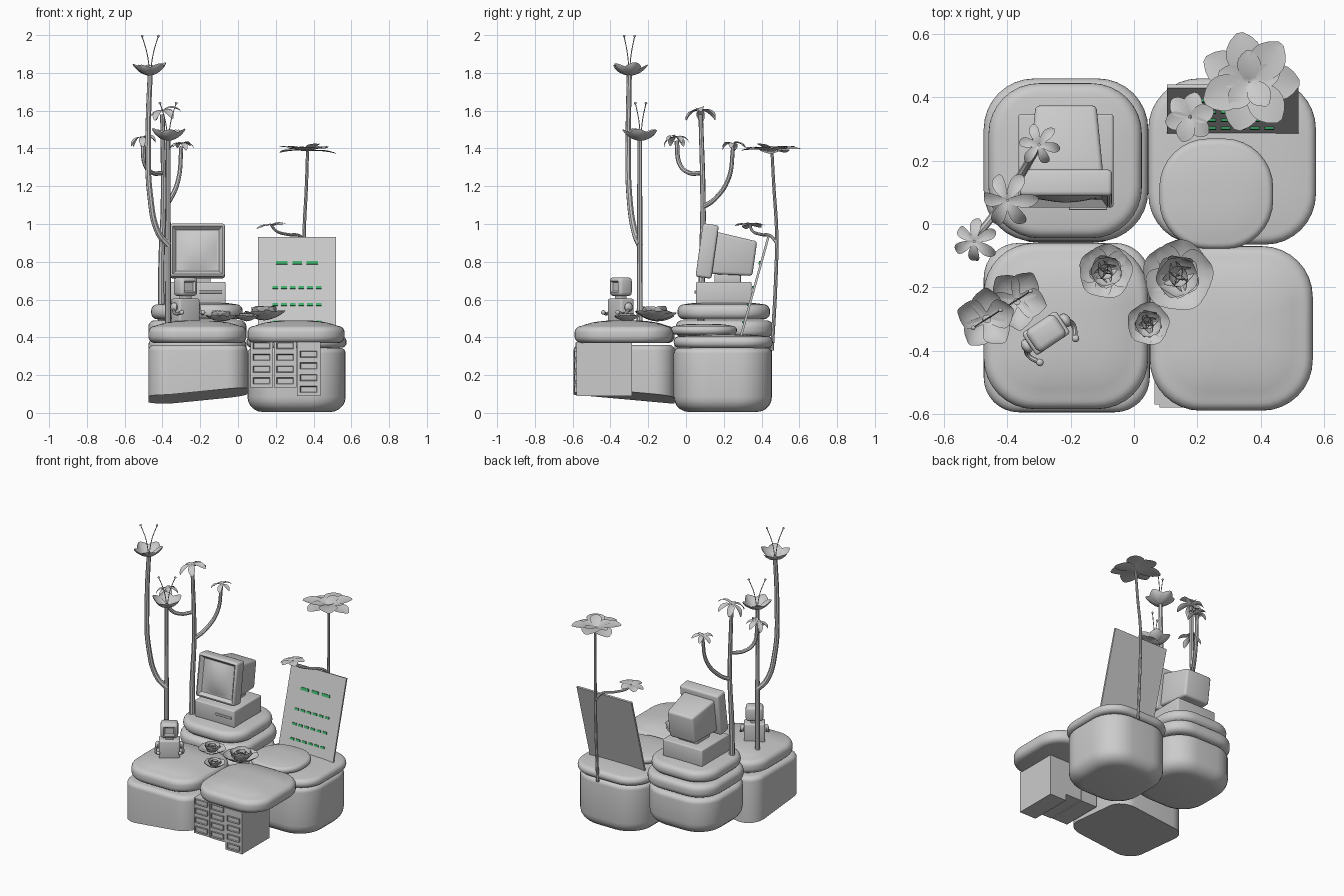
import bpy, bmesh, random
from math import sin, cos, pi, radians
from mathutils import Vector, Matrix, Euler

if "Cube" in bpy.data.objects:
    bpy.data.objects.remove(bpy.data.objects["Cube"])
random.seed(4)


def make(name, bm, mat=None):
    me = bpy.data.meshes.new(name)
    bm.to_mesh(me)
    bm.free()
    ob = bpy.data.objects.new(name, me)
    bpy.context.collection.objects.link(ob)
    if mat:
        me.materials.append(mat)
    return ob


def pad(name, x0, x1, y0, y1, z0, z1, r=0.16, e=0.03, eb=None, dome=0.0, skew=None):
    """Rounded-square cushion lofted from inset rings, optional domed top and skewed underside."""
    eb = e if eb is None else eb
    hx, hy, cx, cy = (x1 - x0) / 2, (y1 - y0) / 2, (x0 + x1) / 2, (y0 + y1) / 2
    arcs = [i * pi / 10 for i in range(6)]
    rings = [(eb * (1 - sin(a)), z0 + eb * (1 - cos(a))) for a in arcs] if eb else [(0, z0)]
    rings += [(e * (1 - cos(a)), z1 - e * (1 - sin(a))) for a in arcs]
    if dome:
        rings += [(e + (hx - e) * t, z1 + dome * (1 - (1 - t) ** 3)) for t in (.12, .25, .4, .6, .8)]
    outline = []
    for k, (sx, sy) in enumerate(((1, 1), (-1, 1), (-1, -1), (1, -1))):
        for i in range(9):
            a = k * pi / 2 + i * pi / 16
            outline.append((sx * (hx - r) + r * cos(a), sy * (hy - r) + r * sin(a)))
    bm = bmesh.new()
    loops = []
    for n, (ins, z) in enumerate(rings):
        loop = []
        for x, y in outline:
            px, py = cx + x * (1 - ins / hx), cy + y * (1 - ins / hy)
            loop.append(bm.verts.new((px, py, skew(px, py) if skew and n == 0 else z)))
        loops.append(loop)
    for a, b in zip(loops, loops[1:]):
        for i in range(len(a)):
            j = (i + 1) % len(a)
            bm.faces.new((a[i], a[j], b[j], b[i]))
    bm.faces.new(loops[0][::-1])
    bm.faces.new(loops[-1])
    bmesh.ops.recalc_face_normals(bm, faces=bm.faces)
    return make(name, bm)


def box(name, c, size, bevel=0.0, frame=Matrix(), taper=1.0, recess=0.0, mat=None):
    """Box in a local frame; taper shrinks the back, recess sinks a panel into the front."""
    bm = bmesh.new()
    bmesh.ops.create_cube(bm, size=1)
    for v in bm.verts:
        k = taper if v.co.y > 0 else 1
        v.co = Vector((v.co.x * size[0] * k, v.co.y * size[1], v.co.z * size[2] * k))
    if bevel:
        bmesh.ops.bevel(bm, geom=bm.edges[:], offset=bevel, segments=3, affect='EDGES', profile=.5)
    if recess:
        f = min(bm.faces, key=lambda f: f.calc_center_median().y)
        bmesh.ops.inset_region(bm, faces=[f], thickness=recess)
        bmesh.ops.translate(bm, verts=f.verts, vec=(0, recess * .9, 0))
    bm.transform(frame @ Matrix.Translation(c))
    return make(name, bm, mat)


def stem(name, pts, r=0.012, r_end=None):
    cu = bpy.data.curves.new(name, 'CURVE')
    cu.dimensions = '3D'
    cu.bevel_depth, cu.bevel_resolution, cu.resolution_u, cu.use_fill_caps = r, 2, 8, True
    sp = cu.splines.new('BEZIER')
    sp.bezier_points.add(len(pts) - 1)
    for i, (b, p) in enumerate(zip(sp.bezier_points, pts)):
        b.co, b.handle_left_type, b.handle_right_type = p, 'AUTO', 'AUTO'
        b.radius = 1 + ((r_end or r) / r - 1) * i / (len(pts) - 1)
    ob = bpy.data.objects.new(name, cu)
    bpy.context.collection.objects.link(ob)


def flower(name, c, layers, tilt=(0, 0, 0), jitter=0.0):
    """Layers of curved petals: (count, length, width, start elevation, curl, cup, start radius, turn, bluntness)."""
    bm = bmesh.new()
    rot = Euler([radians(t) for t in tilt]).to_matrix().to_4x4()
    nu, nv = 8, 4
    for count, length, width, elev, curl, cup, r0, turn, blunt in layers:
        for k in range(count):
            spin = Matrix.Rotation(2 * pi * k / count + radians(turn), 4, 'Z')
            e0 = elev + random.uniform(-jitter, jitter)
            r, z, grid = r0, 0.0, []
            for i in range(nu + 1):
                u = i / nu
                a = radians(e0 + curl * u)
                w = width / 2 * max(sin(pi * (.08 + .89 * u ** 1.25)), .02) ** blunt
                row = []
                for j in range(nv + 1):
                    v = j / nv * 2 - 1
                    n = cup * w * v * v
                    p = Vector((r - sin(a) * n, w * v, z + cos(a) * n))
                    row.append(bm.verts.new(Matrix.Translation(c) @ rot @ spin @ p))
                grid.append(row)
                r, z = r + cos(a) * length / nu, z + sin(a) * length / nu
            for i in range(nu):
                for j in range(nv):
                    bm.faces.new((grid[i][j], grid[i + 1][j], grid[i + 1][j + 1], grid[i][j + 1]))
    return make(name, bm)


def ball(name, c, r, frame=Matrix(), scale=(1, 1, 1)):
    bm = bmesh.new()
    bmesh.ops.create_uvsphere(bm, u_segments=12, v_segments=8, radius=r)
    bm.transform(frame @ Matrix.Translation(c) @ Matrix.Diagonal((*scale, 1)))
    return make(name, bm)


# Four stepped blocks
pad('front_left_body', -.475, .05, -.595, -.06, .12, .36, r=.11, e=.03, eb=0,
    skew=lambda x, y: .05 + .09 * (-.08 - y) + .1 * max(x + .37, 0))
pad('front_left_slab', -.475, .045, -.585, -.06, .37, .46, e=.035, dome=.03)
pad('front_right_slab', .05, .565, -.59, -.07, .37, .46, e=.035, dome=.03)
pad('back_right_body', .05, .57, -.065, .455, .005, .345, r=.18, e=.03, eb=.08)
pad('back_right_slab', .045, .575, -.065, .46, .345, .405, e=.028, dome=.012)
pad('back_left_body', -.475, .045, -.06, .455, .14, .39, r=.18, e=.03, eb=.08)
pad('back_left_slab', -.475, .045, -.055, .46, .4, .49, e=.035)
pad('back_left_step', -.46, .025, -.045, .445, .495, .575, e=.035, dome=.012)
pad('bridge_disc', .08, .44, -.08, .27, .415, .46, r=.155, e=.022, dome=.012)

# Drawer cabinets under the front right slab
for n, (x0, x1, z0, z1, y0) in enumerate(((.065, .185, .135, .375, -.57), (.19, .31, .135, .375, -.575),
                                          (.312, .437, .09, .375, -.58))):
    cx = (x0 + x1) / 2
    box(f'cabinet_{n}', (cx, (y0 - .285) / 2, (z0 + z1) / 2), (x1 - x0, -.285 - y0, z1 - z0))
    for k in range(4):
        box(f'drawer_front_{n}_{k}', (cx, y0 - .004, z0 + .035 + k * .062), (.09, .012, .035), recess=.006)

# Desktop computer
box('computer_base', (-.215, .2, .635), (.3, .295, .115), .008)
box('drive_slot', (-.145, .05, .64), (.12, .01, .014), .002)
tilt = Matrix.Translation((-.215, .112, .857)) @ Matrix.Rotation(-.14, 4, 'X')
box('monitor_bezel', (0, 0, 0), (.292, .085, .285), .014, tilt, recess=.025)
box('monitor_housing', (0, .145, -.005), (.235, .22, .225), .015, tilt, taper=.82)
box('monitor_neck', (-.215, .22, .71), (.14, .14, .05), .006)
bm = bmesh.new()
bmesh.ops.create_grid(bm, x_segments=10, y_segments=10, size=.105)
for v in bm.verts:
    x, z = v.co.x, v.co.y
    v.co = (x, -.02 - .022 * (1 - (x / .105) ** 2) * (1 - (z / .105) ** 2), z)
bm.transform(tilt)
make('monitor_screen', bm)

# Leaning board with abstract green strips
green = bpy.data.materials.new('green')
green.diffuse_color = (.05, .45, .15, 1)
green.use_nodes = True
green.node_tree.nodes["Principled BSDF"].inputs["Base Color"].default_value = green.diffuse_color
lean = Matrix.Translation((.3125, .363, .667)) @ Matrix.Rotation(-.27, 4, 'X')
box('board', (0, 0, 0), (.415, .012, .545), frame=lean)
for x, w in ((-.08, .06), (0, .05), (.08, .06)):
    box('header_strip', (x, -.009, .13), (w, .008, .018), frame=lean, mat=green)
for row in range(3):
    for k in range(6):
        box(f'strip_{row}_{k}', (-.115 + k * .046, -.009, -.005 - row * .095), (.03, .008, .014),
            frame=lean, mat=green)

# Small robot
bot = Matrix.Translation((-.278, -.345, 0)) @ Matrix.Rotation(radians(34), 4, 'Z')
box('robot_body', (0, 0, .535), (.13, .085, .14), .01, bot)
box('robot_neck', (0, 0, .61), (.05, .045, .03), .006, bot)
box('robot_head', (0, 0, .668), (.11, .085, .1), .02, bot, recess=.012)
for s in (-1, 1):
    ball('robot_shoulder', (s * .073, 0, .56), .024, bot, (.7, 1, 1))
    stem('robot_arm', [bot @ Vector(p) for p in ((s * .078, 0, .56), (s * .085, -.03, .525), (s * .07, -.062, .53))], .008)
    ball('robot_hand', (s * .068, -.066, .532), .012, bot)

# Rosettes on the front edge
for n, (x, y, r, z) in enumerate(((-.09, -.15, .088, .485), (.14, -.165, .118, .49), (.045, -.315, .072, .485))):
    flower(f'rosette_{n}', (x, y, z), [(5, r * 1.05, r * 1.3, 5, 35, .3, 0, 10, .5),
                                       (5, r * .85, r * 1.1, 25, 50, .35, 0, 46, .5),
                                       (4, r * .65, r * .85, 45, 50, .4, 0, 20, .5),
                                       (4, r * .5, r * .55, 62, 45, .4, 0, 65, .5)], jitter=5)

# Tall cup flowers with stamens
stem('cup_stem_short', [(-.37, -.245, .47), (-.37, -.245, 1.0), (-.37, -.245, 1.46)], .016, .012)
stem('cup_stem_tall', [(-.37, -.245, .89), (-.42, -.27, .95), (-.465, -.3, 1.15), (-.475, -.305, 1.5),
                       (-.465, -.3, 1.8)], .018, .014)
for n, (x, y, z, up) in enumerate(((-.465, -.3, 1.785, .21), (-.37, -.24, 1.44, .2))):
    flower(f'cup_flower_{n}', (x, y, z), [(5, .115, .095, 10, 55, .4, .004, 20 + 40 * n, .7)], jitter=5)
    for s in (-1, 1):
        tip = Vector((x + s * .043, y + s * .028, z + up))
        stem('stamen', [(x, y, z), (x + s * .016, y + s * .01, z + up * .55), tip], .0025)
        ball('stamen_tip', tip, .007)

# Branching plant with drooping flowers
stem('branch_trunk', [(-.405, .08, .48), (-.405, .085, .8), (-.395, .09, 1.1), (-.4, .078, 1.58)], .019, .012)
stem('branch_left', [(-.405, .08, 1.27), (-.45, .02, 1.27), (-.49, -.03, 1.31), (-.505, -.05, 1.44)], .012)
stem('branch_right', [(-.395, .09, 1.09), (-.36, .15, 1.13), (-.315, .225, 1.24), (-.3, .25, 1.41)], .014, .011)
for n, (x, y, z, r) in enumerate(((-.4, .075, 1.6, .105), (-.505, -.055, 1.46, .085), (-.3, .25, 1.425, .075))):
    flower(f'droop_flower_{n}', (x, y, z), [(6, r, r * .42, 12, -85, .2, .003, 25 * n, .8)],
           tilt=(12 - 8 * n, -10, 0), jitter=14)

# Broad flowers behind the board
stem('broad_stem', [(.35, .455, .33), (.35, .475, .7), (.35, .48, .95), (.362, .465, 1.2), (.368, .455, 1.385)], .01, .008)
stem('broad_side_stem', [(.35, .48, .9), (.33, .45, .935), (.26, .395, .945), (.2, .35, .965), (.175, .338, .995)], .009, .007)
flower('broad_flower', (.365, .45, 1.385), [(7, .155, .115, 8, -20, .12, .004, 50, .75),
                                            (5, .1, .075, 25, -25, .15, .003, 20, .75)], jitter=10)
flower('small_broad_flower', (.175, .338, .995), [(6, .078, .06, 12, -30, .12, .003, 15, .75)], tilt=(5, -8, 0), jitter=8)

# Convert stems to meshes and smooth everything, keeping hard edges
bpy.ops.object.select_all(action='SELECT')
bpy.context.view_layer.objects.active = next(o for o in bpy.context.scene.objects if o.type == 'CURVE')
bpy.ops.object.convert(target='MESH')
bpy.ops.object.select_all(action='SELECT')
bpy.ops.object.shade_smooth_by_angle(angle=radians(35))
